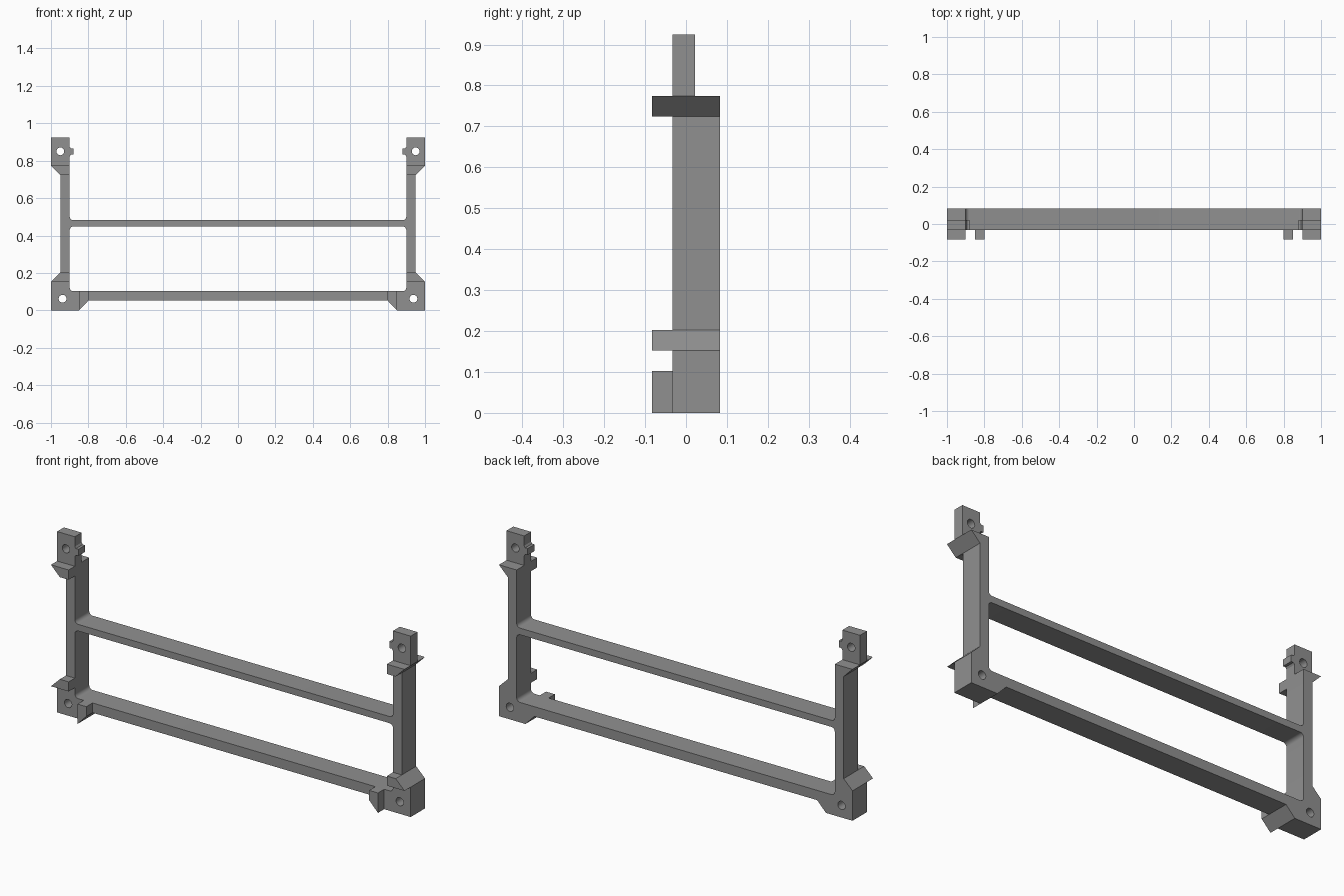
import bpy, bmesh, math

if "Cube" in bpy.data.objects:
    bpy.data.objects.remove(bpy.data.objects["Cube"])

grey = bpy.data.materials.new("mid_grey")
grey.diffuse_color = (0.28, 0.28, 0.28, 1)
grey.use_nodes = True
grey.node_tree.nodes["Principled BSDF"].inputs["Base Color"].default_value = grey.diffuse_color

FRONT, BACK, TAB_BACK, LUG = -0.033, 0.083, 0.022, -0.083


def circle(cx, cz, r=0.021, n=24):
    return [(cx + r * math.cos(2 * math.pi * i / n), cz + r * math.sin(2 * math.pi * i / n)) for i in range(n)]


def fillet(cx, cz, a0, a1, r=0.02, n=6):
    """Arc around a centre, angles in degrees."""
    return [(cx + r * math.cos(math.radians(a0 + (a1 - a0) * i / n)),
             cz + r * math.sin(math.radians(a0 + (a1 - a0) * i / n))) for i in range(n + 1)]


def plate(name, loops, y0, y1):
    """Extrude an x-z outline, with optional holes, from y0 to y1."""
    bm = bmesh.new()
    for loop in loops:
        vs = [bm.verts.new((x, y0, z)) for x, z in loop]
        for i, v in enumerate(vs):
            bm.edges.new((v, vs[(i + 1) % len(vs)]))
    bmesh.ops.triangle_fill(bm, edges=bm.edges[:], use_beauty=True, normal=(0, -1, 0))
    out = bmesh.ops.extrude_face_region(bm, geom=bm.faces[:])
    moved = [g for g in out["geom"] if isinstance(g, bmesh.types.BMVert)]
    bmesh.ops.translate(bm, verts=moved, vec=(0, y1 - y0, 0))
    bmesh.ops.recalc_face_normals(bm, faces=bm.faces[:])
    me = bpy.data.meshes.new(name)
    bm.to_mesh(me)
    bm.free()
    me.materials.append(grey)
    ob = bpy.data.objects.new(name, me)
    bpy.context.collection.objects.link(ob)
    bpy.ops.object.select_all(action='DESELECT')
    ob.select_set(True)
    bpy.context.view_layer.objects.active = ob
    bpy.ops.object.shade_smooth_by_angle(angle=math.radians(30))


def mirror(pts):
    return [(-x, z) for x, z in reversed(pts)]


# main frame: posts, corner blocks, lower rail and cross bar in one outline
right = [(0.8, 0.052), (0.85, 0), (1, 0), (1, 0.153), (0.95, 0.202), (0.95, 0.724),
         (1, 0.774), (0.9, 0.774)] + fillet(0.88, 0.502, 0, -90)
window = (fillet(0.88, 0.122, -90, 0) + fillet(0.88, 0.428, 0, 90)
          + fillet(-0.88, 0.428, 90, 180) + fillet(-0.88, 0.122, 180, 270))
plate("frame", [right + mirror(right), window, circle(0.938, 0.062), circle(-0.938, 0.062)], FRONT, BACK)

# parts repeated on both sides
tab = [(0.9, 0.774), (1, 0.774), (1, 0.925), (0.9, 0.925), (0.9, 0.875),
       (0.894, 0.866), (0.88, 0.866), (0.88, 0.832), (0.894, 0.832), (0.9, 0.823)]
lugs = {
    "upper_lug": [(0.9, 0.724), (0.95, 0.724), (1, 0.774), (0.9, 0.774)],
    "lower_lug": [(0.9, 0.153), (1, 0.153), (0.95, 0.202), (0.9, 0.202)],
    "rail_lug": [(0.8, 0.052), (0.85, 0), (0.85, 0.102), (0.8, 0.102)],
}
for side, flip in (("right", False), ("left", True)):
    s = -1 if flip else 1
    plate(side + "_mounting_tab", [mirror(tab) if flip else tab, circle(0.95 * s, 0.85)], FRONT, TAB_BACK)
    for name, pts in lugs.items():
        plate(side + "_" + name, [mirror(pts) if flip else pts], LUG, FRONT)
